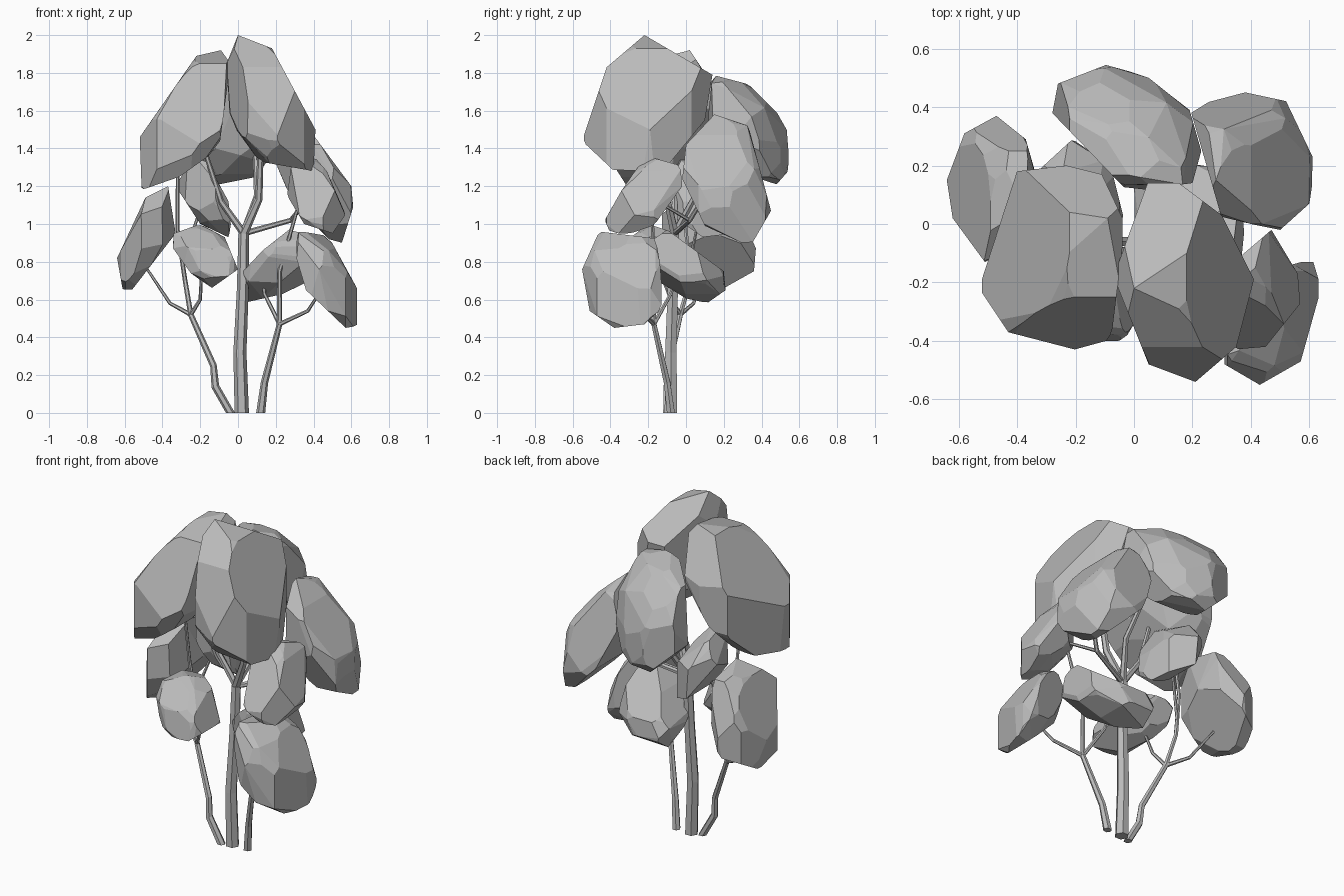
import bpy, bmesh
from math import sqrt, pi, cos, sin
from mathutils import Matrix, Vector

cube = bpy.data.objects.get("Cube")
if cube:
    bpy.data.objects.remove(cube)

# One plain grey for the whole tree
grey = bpy.data.materials.new("plain_grey")
grey.use_nodes = True
colour = (0.5, 0.5, 0.5, 1)
grey.diffuse_color = colour
grey.node_tree.nodes["Principled BSDF"].inputs["Base Color"].default_value = colour

# The two axes each outline is drawn on
AXES = {"front": (0, 2), "side": (1, 2), "top": (0, 1)}


def add_mesh(name, bm):
    bmesh.ops.recalc_face_normals(bm, faces=bm.faces)
    mesh = bpy.data.meshes.new(name)
    bm.to_mesh(mesh)
    bm.free()
    mesh.materials.append(grey)
    obj = bpy.data.objects.new(name, mesh)
    bpy.context.collection.objects.link(obj)


def hull(points):
    bm = bmesh.new()
    for p in points:
        bm.verts.new(p)
    bmesh.ops.convex_hull(bm, input=bm.verts)
    loose = [v for v in bm.verts if not v.link_faces]
    bmesh.ops.delete(bm, geom=loose, context='VERTS')
    return bm


def skew_matrix(xy, xz, yz):
    """Lower triangular map that leans a unit ball by the given correlations."""
    b = sqrt(1 - xy * xy)
    c = (yz - xy * xz) / b
    return Matrix(((1, 0, 0), (xy, b, 0), (xz, c, sqrt(1 - xz * xz - c * c))))


def blob_points(lean, count=26):
    """Leaning, slightly boxy ball of evenly spread points."""
    skew = skew_matrix(*lean)
    points = []
    for i in range(count):
        h = 1 - 2 * (i + 0.5) / count
        turn = i * pi * (3 - sqrt(5))
        r = sqrt(1 - h * h)
        p = Vector((r * cos(turn), r * sin(turn), h))
        points.append(skew @ (p / sum(abs(c) ** 3 for c in p) ** (1 / 3)))
    return points


def leaf_clump(name, lean, **outlines):
    """Faceted blob carved to its outlines."""
    points = blob_points(lean)
    # swell the blob a little beyond the ranges of the outlines
    for axis in range(3):
        span = [p[AXES[view].index(axis)] for view, line in outlines.items()
                if axis in AXES[view] for p in line]
        a = min(p[axis] for p in points)
        b = max(p[axis] for p in points)
        half = (max(span) - min(span)) / 2 * 1.1
        middle = (max(span) + min(span)) / 2
        for p in points:
            p[axis] = middle + half * (2 * (p[axis] - a) / (b - a) - 1)
    bm = hull(points)
    # slice along every outline edge
    for view, line in outlines.items():
        u, v = AXES[view]
        line = [Vector(p) for p in line]
        centre = sum(line, Vector((0, 0))) / len(line)
        for p, q in zip(line, line[1:] + line[:1]):
            flat = Vector((q.y - p.y, p.x - q.x))
            if flat.dot(p - centre) < 0:
                flat = -flat
            spot, normal = Vector((0, 0, 0)), Vector((0, 0, 0))
            spot[u], spot[v] = p
            normal[u], normal[v] = flat.normalized()
            bmesh.ops.bisect_plane(bm, geom=bm.verts[:] + bm.edges[:] + bm.faces[:],
                                   plane_co=spot, plane_no=normal, clear_outer=True)
            rest = [w.co.copy() for w in bm.verts]
            bm.free()
            bm = hull(rest)
    # merge slivers and flat neighbours
    bmesh.ops.remove_doubles(bm, verts=bm.verts, dist=0.025)
    rest = [w.co.copy() for w in bm.verts]
    bm.free()
    bm = hull(rest)
    bmesh.ops.dissolve_limit(bm, angle_limit=0.15, verts=bm.verts, edges=bm.edges)
    add_mesh(name, bm)


def limb(name, path, thick, thin, sides=6):
    """Tapered tube along a path of points."""
    path = [Vector(p) for p in path]
    bm = bmesh.new()
    rings = []
    last = len(path) - 1
    for i, p in enumerate(path):
        along = (path[min(i + 1, last)] - path[max(i - 1, 0)]).normalized()
        if i == 0 and p.z == 0:
            along = Vector((0, 0, 1))
        side = along.cross(Vector((0, 1, 0))).normalized()
        other = along.cross(side)
        r = thick + (thin - thick) * i / last
        rings.append([bm.verts.new(p + r * (cos(a) * side + sin(a) * other))
                      for a in (2 * pi * k / sides for k in range(sides))])
    for low, high in zip(rings, rings[1:]):
        for k in range(sides):
            n = (k + 1) % sides
            bm.faces.new((low[k], low[n], high[n], high[k]))
    bm.faces.new(rings[0])
    bm.faces.new(rings[-1])
    add_mesh(name, bm)


# Upper foliage: lean as xy, xz, yz, then outlines
leaf_clump("top_front_foliage", (-.1, -.5, .15),
           front=[(0, 2), (.18, 1.93), (.41, 1.5), (.4, 1.28), (.06, 1.34), (-.04, 1.45), (-.06, 1.85)],
           side=[(-.22, 2), (.14, 1.79), (.1, 1.55), (-.13, 1.27), (-.38, 1.28), (-.55, 1.44), (-.42, 1.83)],
           top=[(.05, .15), (.14, .15), (.3, .03), (.41, -.19), (.35, -.42), (.21, -.54), (.05, -.48), (-.07, -.18)])
leaf_clump("top_right_foliage", (0, .55, .2),
           front=[(-.52, 1.46), (-.22, 1.89), (-.09, 1.92), (-.04, 1.85), (-.1, 1.4), (-.31, 1.25), (-.51, 1.18)],
           side=[(.02, 1.92), (.2, 1.65), (.2, 1.4), (0, 1.22), (-.3, 1.18), (-.44, 1.4), (-.25, 1.85)],
           top=[(-.4, .18), (-.23, .2), (-.11, .17), (-.03, 0), (-.08, -.41), (-.16, -.44), (-.43, -.37), (-.53, -.22)])
leaf_clump("top_back_foliage", (-.4, .05, -.5),
           front=[(-.22, 1.7), (0, 1.79), (.17, 1.75), (.23, 1.45), (.1, 1.25), (-.1, 1.21), (-.28, 1.38)],
           side=[(.14, 1.79), (.33, 1.74), (.53, 1.54), (.55, 1.29), (.48, 1.21), (.2, 1.3), (.11, 1.5)],
           top=[(-.26, .48), (-.08, .55), (.05, .5), (.19, .39), (.23, .25), (.2, .14), (-.02, .11), (-.28, .38)])

# Middle foliage
leaf_clump("left_back_foliage", (-.15, -.55, -.25),
           front=[(.28, 1.58), (.4, 1.47), (.6, 1.2), (.61, 1.09), (.55, .9), (.48, .92), (.3, 1.1), (.18, 1.35)],
           side=[(.15, 1.58), (.33, 1.52), (.45, 1.07), (.34, .88), (.1, .99), (-.02, 1.24), (0, 1.42)],
           top=[(.19, .4), (.38, .45), (.52, .42), (.62, .21), (.6, .07), (.5, -.02), (.3, .02)])
leaf_clump("left_middle_foliage", (0, -.4, .5),
           front=[(.28, 1.3), (.4, 1.36), (.47, 1.28), (.57, 1.05), (.5, .95), (.35, 1), (.26, 1.15)],
           side=[(-.21, 1.36), (-.03, 1.31), (-.02, 1.2), (-.2, .95), (-.4, .95), (-.43, 1.02), (-.33, 1.2)],
           top=[(.47, -.02), (.56, -.17), (.57, -.27), (.45, -.42), (.33, -.43), (.26, -.2)])
leaf_clump("right_middle_foliage", (0, -.5, -.4),
           front=[(-.33, 1.2), (-.25, 1.34), (-.17, 1.34), (-.05, 1.12), (-.03, .92), (-.2, 1)],
           top=[(-.21, .29), (-.08, .2), (-.03, 0), (-.12, -.08), (-.28, 0), (-.33, .18)])

# Low foliage
leaf_clump("left_low_foliage", (.2, -.6, .05),
           front=[(.32, .97), (.46, .97), (.63, .66), (.63, .46), (.57, .45), (.36, .65), (.3, .85)],
           side=[(-.46, .96), (-.13, .92), (-.13, .48), (-.38, .45), (-.51, .54), (-.55, .76)],
           top=[(.61, -.12), (.64, -.22), (.57, -.47), (.43, -.55), (.31, -.48), (.31, -.2)])
leaf_clump("front_low_foliage", (-.3, -.4, .4),
           front=[(-.34, .95), (-.2, 1), (-.07, .93), (0, .76), (-.14, .66), (-.25, .74), (-.35, .88)],
           side=[(-.2, 1), (-.05, .95), (-.08, .75), (-.25, .66), (-.4, .72), (-.37, .87)])
leaf_clump("back_low_foliage", (-.25, .25, -.5),
           front=[(0, .72), (.13, .86), (.27, .97), (.34, .95), (.38, .7), (.24, .63), (.02, .58)],
           side=[(-.2, .9), (-.1, .97), (.2, .75), (.21, .65), (.11, .58), (-.1, .62), (-.2, .75)])
leaf_clump("right_low_foliage", (0, .55, -.2),
           front=[(-.37, 1.2), (-.49, 1.14), (-.64, .82), (-.61, .65), (-.57, .64), (-.33, .95)],
           side=[(.37, .87), (.36, .75), (.2, .66), (0, .64), (-.13, .8), (-.13, 1.05), (.05, 1.2), (.25, 1.15)],
           top=[(-.64, .15), (-.58, .31), (-.47, .37), (-.37, .29), (-.33, .15), (-.4, -.08), (-.51, -.13), (-.62, .02)])

# Middle trunk and its branches
fork = (.03, -.06, .95)
limb("middle_trunk", [(.02, -.08, 0), (.01, -.08, .32), (.025, -.07, .65), fork], .038, .028)
limb("middle_branch_front", [fork, (.11, -.1, 1.13), (.12, -.14, 1.4)], .024, .016)
limb("middle_branch_right", [fork, (-.09, -.06, 1.12), (-.18, -.08, 1.4)], .02, .012)
limb("middle_branch_back", [fork, (.1, .05, 1.15), (.09, .24, 1.4)], .02, .012)
limb("middle_branch_left", [fork, (.28, .02, 1.02), (.38, .1, 1.15)], .016, .01)
limb("middle_twig_left", [(.28, .02, 1.02), (.36, -.15, 1.12)], .01, .008)

# Right trunk and its branches
fork = (-.25, -.03, .52)
limb("right_trunk", [(-.04, -.1, 0), (-.12, -.1, .14), (-.13, -.09, .25), fork], .024, .015)
limb("right_branch_outer", [fork, (-.36, .04, .58), (-.48, .1, .76)], .012, .007)
limb("right_branch_inner", [fork, (-.2, -.08, .6), (-.19, -.16, .8)], .012, .007)
limb("right_branch_tall", [fork, (-.28, .02, .7), (-.32, 0, .97), (-.32, -.05, 1.3)], .014, .009)
limb("right_twig", [(-.29, .02, .8), (-.2, .08, 1.08)], .01, .007)

# Left trunk and its branches
fork = (.22, -.17, .47)
limb("left_trunk", [(.12, -.08, 0), (.14, -.1, .16), fork], .024, .015)
limb("left_branch_outer", [fork, (.37, -.24, .54), (.44, -.3, .65)], .012, .007)
limb("left_branch_inner", [fork, (.14, -.08, .63), (.13, -.04, .75)], .012, .007)
limb("left_branch_tall", [fork, (.22, -.17, .75), (.32, -.18, 1.1)], .014, .009)
